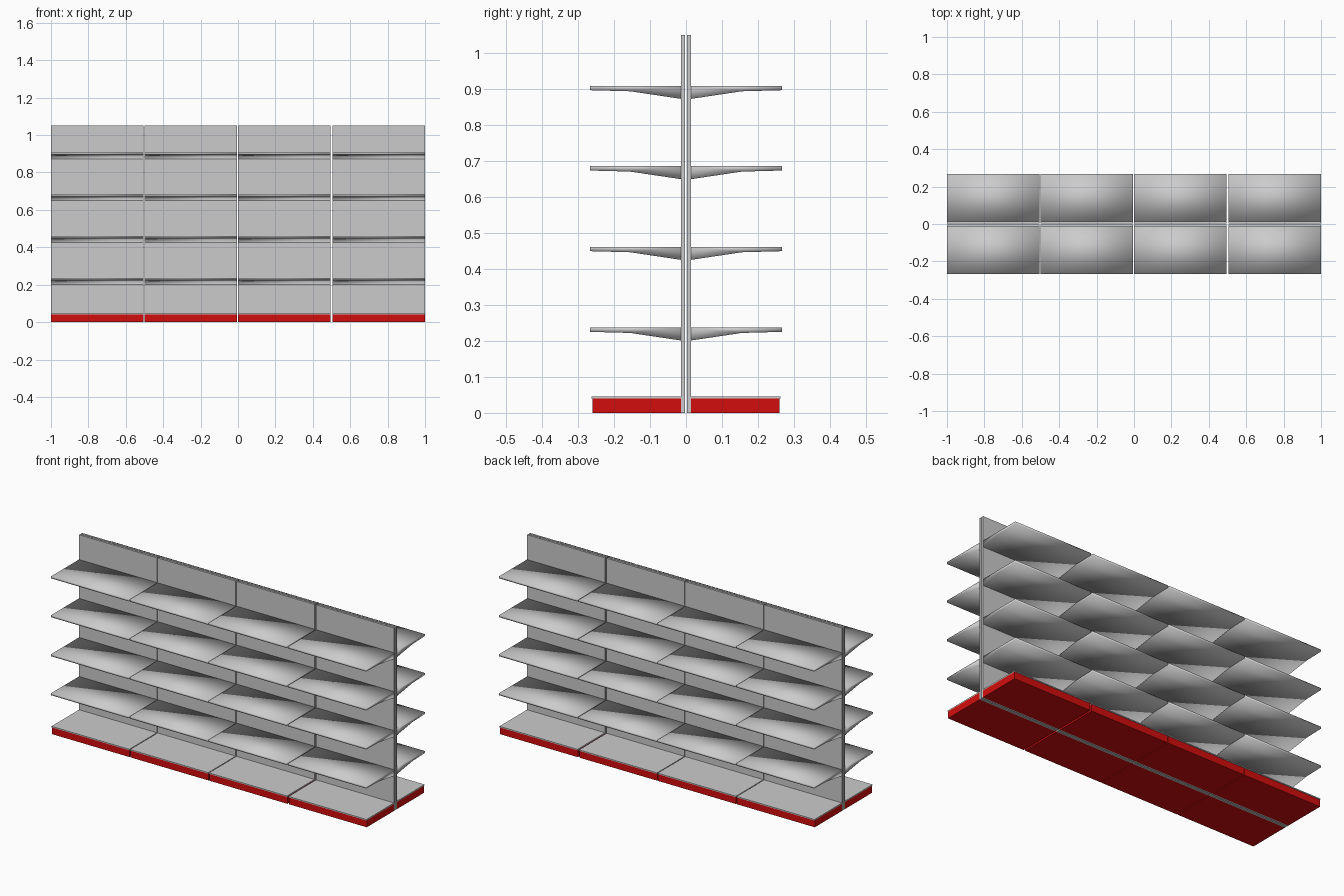
import bpy, bmesh

if "Cube" in bpy.data.objects:
    bpy.data.objects.remove(bpy.data.objects["Cube"])


def material(name, rgb):
    m = bpy.data.materials.new(name)
    m.diffuse_color = (*rgb, 1)
    m.use_nodes = True
    m.node_tree.nodes["Principled BSDF"].inputs["Base Color"].default_value = m.diffuse_color
    return m


GREY = material("light grey metal", (0.6, 0.6, 0.6))
RED = material("red plinth", (0.65, 0.004, 0.004))


def extrude_profile(name, pts, x0, x1, side, mat, smooth=False):
    """Extrude a (y, z) profile along x; side is -1 (front) or 1 (back)."""
    bm = bmesh.new()
    face = bm.faces.new([bm.verts.new((x0, y * side, z)) for y, z in pts])
    ext = bmesh.ops.extrude_face_region(bm, geom=[face])
    new = [v for v in ext["geom"] if isinstance(v, bmesh.types.BMVert)]
    bmesh.ops.translate(bm, verts=new, vec=(x1 - x0, 0, 0))
    bmesh.ops.recalc_face_normals(bm, faces=bm.faces)
    for f in bm.faces:
        f.smooth = smooth
    me = bpy.data.meshes.new(name)
    bm.to_mesh(me)
    bm.free()
    me.materials.append(mat)
    ob = bpy.data.objects.new(name, me)
    bpy.context.collection.objects.link(ob)


def rect(y0, y1, z0, z1):
    return [(y0, z0), (y1, z0), (y1, z1), (y0, z1)]


BAYS = [(-1.0, -0.506), (-0.501, -0.005), (0.0, 0.495), (0.505, 1.0)]
SHELF_TOPS = [0.237, 0.461, 0.685, 0.908]

for b, (x0, x1) in enumerate(BAYS, 1):
    for side, label in ((-1, "front"), (1, "back")):
        tag = f"{label}_{b}"
        # upright back panel
        extrude_profile(f"panel_{tag}", rect(0.003, 0.014, 0, 1.05), x0, x1, side, GREY)
        # red plinth with its grey deck
        extrude_profile(f"plinth_{tag}", rect(0.014, 0.26, 0, 0.04), x0, x1, side, RED)
        extrude_profile(f"deck_{tag}", rect(0.014, 0.263, 0.04, 0.046), x0, x1, side, GREY)
        # tapered shelves with a thin front lip
        for i, t in enumerate(SHELF_TOPS, 1):
            pts = [(0.014, t), (0.266, t), (0.266, t - 0.012),
                   (0.155, t - 0.015), (0.014, t - 0.036)]
            extrude_profile(f"shelf_{tag}_{i}", pts, x0, x1, side, GREY, smooth=True)
